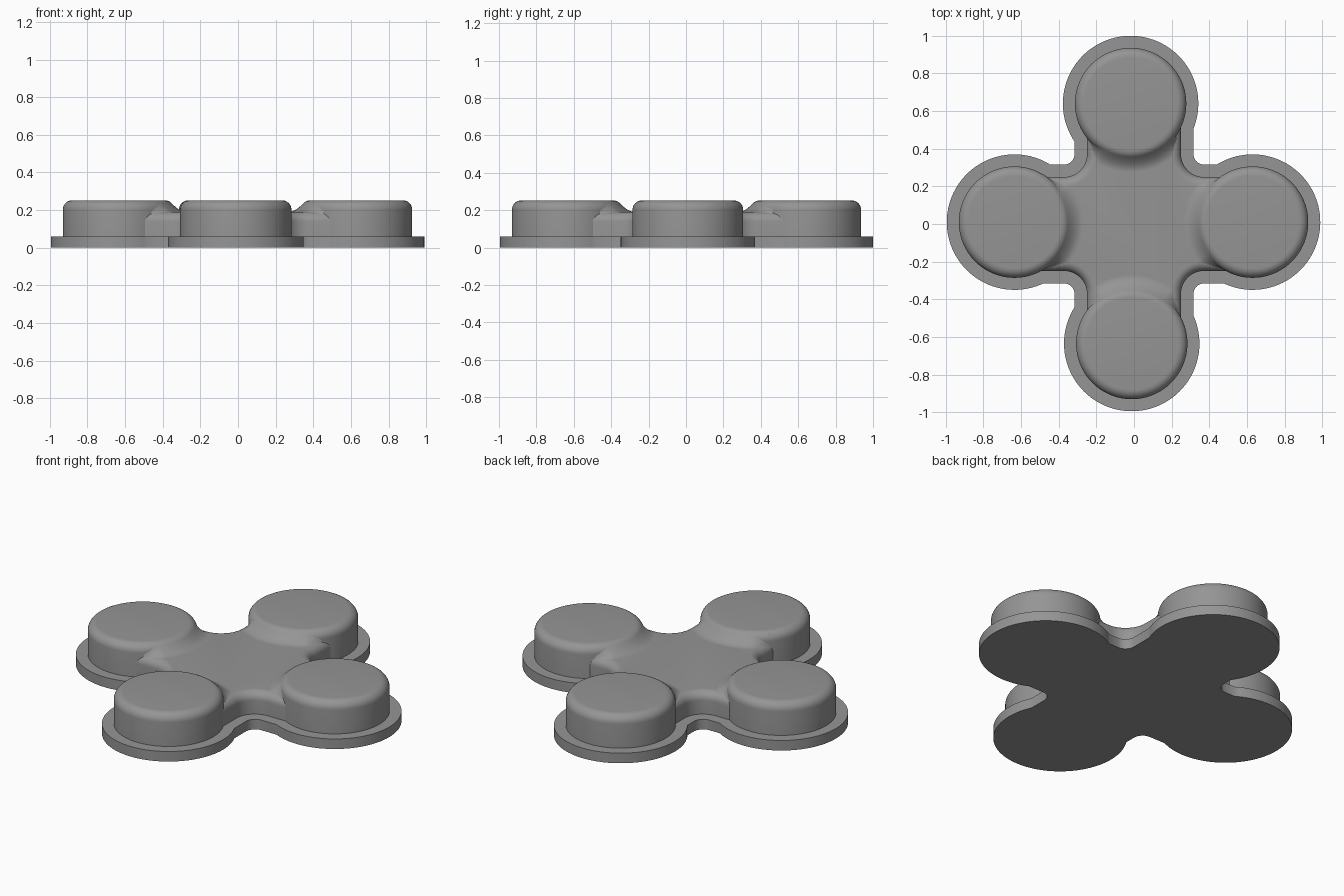
import bpy, bmesh, math
from math import pi, cos, sin, sqrt, hypot

if "Cube" in bpy.data.objects:
    bpy.data.objects.remove(bpy.data.objects["Cube"])

grey = bpy.data.materials.new("plain grey")
grey.diffuse_color = (0.3, 0.3, 0.3, 1)
grey.use_nodes = True
grey.node_tree.nodes["Principled BSDF"].inputs["Base Color"].default_value = grey.diffuse_color

# pod centres in each arm's own frame (arm points along +u), right/back/left/front
ARMS = [("right", 0.63, 0.01), ("back", 0.64, 0.018),
        ("left", 0.635, -0.01), ("front", 0.635, -0.012)]
POD_R, POD_TOP, RIM = 0.296, 0.252, 0.05
FLANGE_R, FLANGE_W, FLANGE_F, FLANGE_TOP = 0.36, 0.315, 0.06, 0.06
HUB_W, HUB_F, HUB_TOP, HUB_RIM = 0.25, 0.12, 0.19, 0.05


def turn(u, v, k):
    """Rotate a point by k quarter turns."""
    for _ in range(k):
        u, v = -v, u
    return u, v


def finish(name, bm, recalc=True):
    if recalc:
        bmesh.ops.recalc_face_normals(bm, faces=bm.faces)
    mesh = bpy.data.meshes.new(name)
    bm.to_mesh(mesh)
    bm.free()
    mesh.materials.append(grey)
    ob = bpy.data.objects.new(name, mesh)
    bpy.context.collection.objects.link(ob)
    bpy.ops.object.select_all(action='DESELECT')
    ob.select_set(True)
    bpy.context.view_layer.objects.active = ob
    bpy.ops.object.shade_smooth_by_angle(angle=math.radians(35))
    return ob


def stack(name, rings):
    """Closed solid from matching rings of 3D points, bottom to top."""
    bm = bmesh.new()
    loops = [[bm.verts.new(p) for p in ring] for ring in rings]
    n = len(loops[0])
    for a, b in zip(loops, loops[1:]):
        for i in range(n):
            j = (i + 1) % n
            bm.faces.new((a[i], a[j], b[j], b[i]))
    bm.faces.new(loops[0][::-1])
    bm.faces.new(loops[-1])
    return finish(name, bm)


def cross(w, f, z, r=None):
    """Four-armed outline with concave filleted corners; round ends if r is given."""
    pts = []
    for k, (_, c, o) in enumerate(ARMS):
        if r:
            a0 = -pi + math.asin((w + o) / r)
            a1 = pi - math.asin((w - o) / r)
            arm = [(c + r * cos(a0 + (a1 - a0) * i / 64),
                    o + r * sin(a0 + (a1 - a0) * i / 64)) for i in range(65)]
        else:
            arm = [(c, -w), (c, w)]
        for i in range(13):
            a = -pi / 2 - pi / 2 * i / 12
            arm.append((w + f + f * cos(a), w + f + f * sin(a)))
        pts += [(*turn(u, v, k), z) for u, v in arm]
    return pts


# flat base flange
stack("base_flange", [cross(FLANGE_W, FLANGE_F, z, FLANGE_R) for z in (0, FLANGE_TOP)])

# raised cross-shaped hub with rounded top edge
rings = [cross(HUB_W, HUB_F, FLANGE_TOP - 0.01)]
for i in range(9):
    a = pi / 2 * i / 8
    d = HUB_RIM * (1 - cos(a))
    rings.append(cross(HUB_W - d, HUB_F + d, HUB_TOP - HUB_RIM + HUB_RIM * sin(a)))
stack("hub", rings)

# round pods with softened rims
for k, (name, c, o) in enumerate(ARMS):
    x, y = turn(c, o, k)
    profile = [(POD_R, FLANGE_TOP - 0.01)]
    for i in range(9):
        a = pi / 2 * i / 8
        profile.append((POD_R - RIM + RIM * cos(a), POD_TOP - RIM + RIM * sin(a)))
    stack(name + "_pod", [[(x + r * cos(2 * pi * i / 96), y + r * sin(2 * pi * i / 96), z)
                           for i in range(96)] for r, z in profile])


def hub_depth(u, v):
    """Distance inward from the hub's side wall."""
    v, e = abs(v), HUB_W + HUB_F
    return hypot(u - e, v - e) - HUB_F if u < e else HUB_W - v


# concave blends from the hub's top up to each pod
for k, (name, c, o) in enumerate(ARMS):
    bm = bmesh.new()
    rows = []
    for i in range(49):
        a = pi + math.radians(-54 + 108 * i / 48)
        ca, sa = cos(a), sin(a)
        d = max(0, hub_depth(c + POD_R * ca, o + POD_R * sa))
        t = min(1, d / 0.09)
        t = t * t * (3 - 2 * t)
        r2 = POD_R + 0.065 * t
        d = min(HUB_RIM, max(0, hub_depth(c + r2 * ca, o + r2 * sa)))
        h = HUB_TOP - HUB_RIM + sqrt(HUB_RIM ** 2 - (HUB_RIM - d) ** 2)
        r0, r1 = POD_R - 0.015, POD_R + 0.03 * t
        z0 = POD_TOP - RIM + sqrt(RIM ** 2 - (RIM - 0.015) ** 2)
        row = []
        for j in range(9):
            s = j / 8
            r = (1 - s) ** 2 * r0 + 2 * s * (1 - s) * r1 + s * s * r2
            z = (1 - s) ** 2 * z0 + (1 - (1 - s) ** 2) * h
            row.append(bm.verts.new((*turn(c + r * ca, o + r * sa, k), z)))
        rows.append(row)
    for p, q in zip(rows, rows[1:]):
        for j in range(8):
            bm.faces.new((p[j], p[j + 1], q[j + 1], q[j]))
    finish(name + "_blend", bm, recalc=False)
